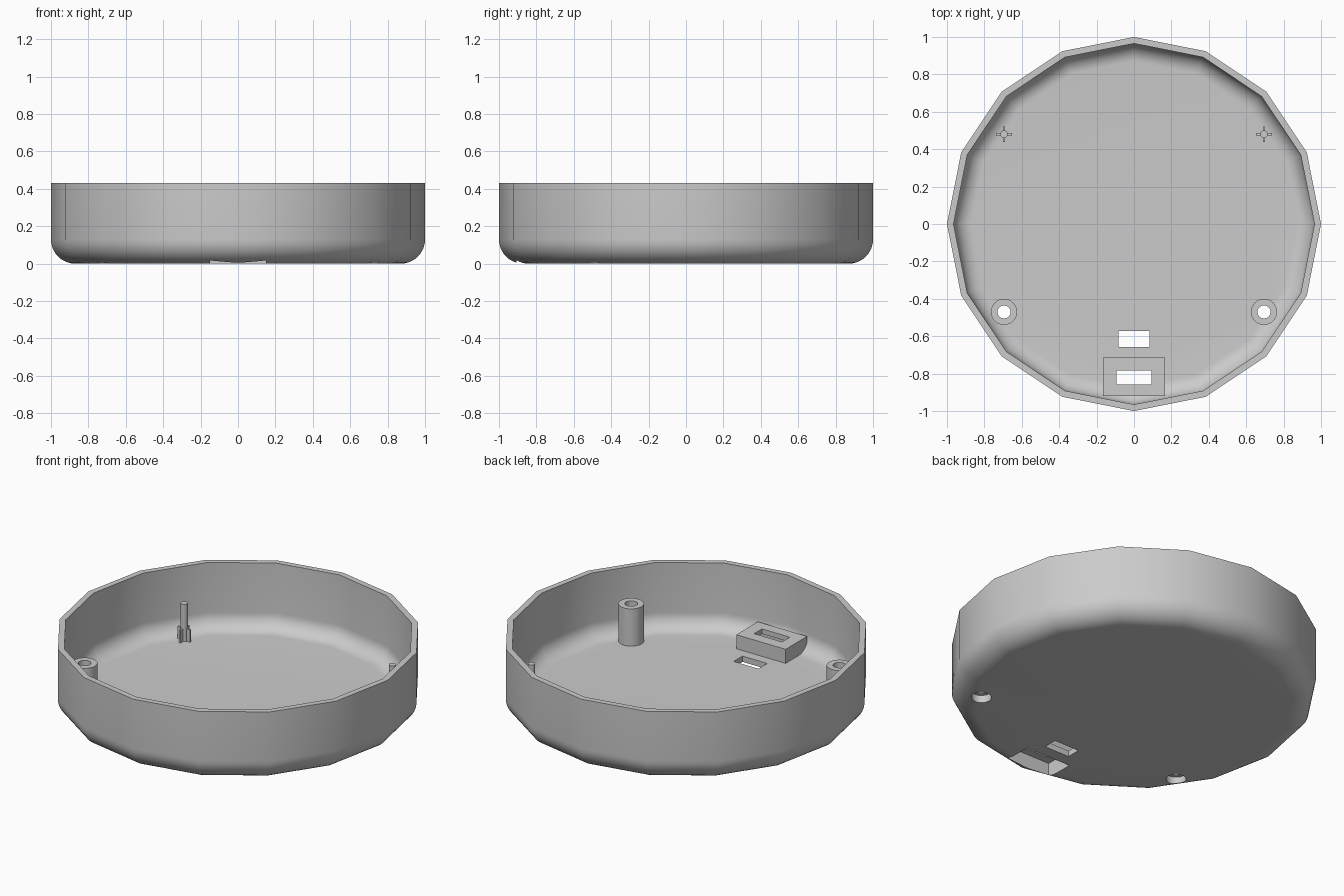
import bpy, bmesh
from math import sin, cos, pi, radians
from mathutils import Matrix

cube = bpy.data.objects.get("Cube")
if cube:
    bpy.data.objects.remove(cube)

SIDES, HEIGHT, WALL, FILLET, FLAT = 16, 0.43, 0.035, 0.13, 0.87
BOSS_X, BOSS_Y, PIN_Y, POST_TOP = 0.695, -0.47, 0.48, 0.26

grey = bpy.data.materials.new("plain grey")
grey.use_nodes = True
colour = (0.6, 0.6, 0.6, 1)
grey.diffuse_color = colour
grey.node_tree.nodes["Principled BSDF"].inputs["Base Color"].default_value = colour


def make(name, bm):
    bmesh.ops.recalc_face_normals(bm, faces=bm.faces)
    mesh = bpy.data.meshes.new(name)
    bm.to_mesh(mesh)
    bm.free()
    mesh.materials.append(grey)
    obj = bpy.data.objects.new(name, mesh)
    bpy.context.collection.objects.link(obj)
    return obj


def block(name, x, half_x, y0, y1, z0, z1):
    bm = bmesh.new()
    size = Matrix.Diagonal((2 * half_x, y1 - y0, z1 - z0, 1))
    place = Matrix.Translation((x, (y0 + y1) / 2, (z0 + z1) / 2))
    bmesh.ops.create_cube(bm, size=1, matrix=place @ size)
    return make(name, bm)


def rod(name, x, y, radius, z0, z1, segments=32):
    bm = bmesh.new()
    bmesh.ops.create_cone(bm, cap_ends=True, segments=segments, radius1=radius, radius2=radius,
                          depth=z1 - z0, matrix=Matrix.Translation((x, y, (z0 + z1) / 2)))
    return make(name, bm)


def cut(obj, cutters):
    for c in cutters:
        mod = obj.modifiers.new("cut", "BOOLEAN")
        mod.operation, mod.solver, mod.object = "DIFFERENCE", "EXACT", c
    bpy.context.view_layer.update()
    result = obj.evaluated_get(bpy.context.evaluated_depsgraph_get())
    mesh = bpy.data.meshes.new_from_object(result)
    obj.modifiers.clear()
    obj.data = mesh


# Case: rounded sixteen-sided dish, outside profile then inside profile
def bend(radius, base, steps=10):
    angles = [pi / 2 * i / steps for i in range(steps + 1)]
    return [(FLAT + radius * sin(a), base + radius * (1 - cos(a))) for a in angles]


outside = bend(FILLET, 0) + [(FLAT + FILLET, HEIGHT)]
inside = bend(FILLET - WALL, WALL) + [(FLAT + FILLET - WALL, HEIGHT)]
bm = bmesh.new()
rings = []
for r, z in outside + inside[::-1]:
    rings.append([bm.verts.new((r * cos(2 * pi * k / SIDES), r * sin(2 * pi * k / SIDES), z))
                  for k in range(SIDES)])
for a, b in zip(rings, rings[1:]):
    for k in range(SIDES):
        n = (k + 1) % SIDES
        bm.faces.new((a[k], a[n], b[n], b[k]))
bm.faces.new(rings[0])
bm.faces.new(rings[-1])
case = make("case", bm)

# Socket housing over the recess near the front
housing = block("socket_housing", 0, 0.165, -0.92, -0.715, 0.03, 0.12)

# Screw bosses and locating pins on both sides
bosses, pins, bores = [], [], []
for side, x in (("left", BOSS_X), ("right", -BOSS_X)):
    bosses.append(rod(side + "_screw_boss", x, BOSS_Y, 0.07, 0.03, POST_TOP))
    bores.append(rod("screw_bore", x, BOSS_Y, 0.035, -0.1, 0.5))
    bores.append(rod("screw_head_bore", x, BOSS_Y, 0.055, -0.1, 0.045))
    pins.append(rod(side + "_pin", x, PIN_Y, 0.02, 0.03, POST_TOP, 24))
    block(side + "_pin_rib_across", x, 0.042, PIN_Y - 0.006, PIN_Y + 0.006, 0.03, 0.11)
    block(side + "_pin_rib_along", x, 0.006, PIN_Y - 0.042, PIN_Y + 0.042, 0.03, 0.11)

# Openings: socket recess, socket slot and switch slot
recess = block("socket_recess", 0, 0.15, -0.905, -0.73, -0.1, 0.09)
slot = block("socket_slot", 0, 0.093, -0.857, -0.782, -0.1, 0.3)
switch = block("switch_slot", 0, 0.083, -0.657, -0.573, -0.1, 0.3)

cut(case, bores + [recess, switch])
cut(housing, [recess, slot])
for i, boss in enumerate(bosses):
    cut(boss, bores[2 * i:2 * i + 2])
for c in bores + [recess, slot, switch]:
    bpy.data.objects.remove(c)

# Smooth shading with sharp edges kept
bpy.ops.object.select_all(action="DESELECT")
for obj in [case] + bosses + pins:
    obj.select_set(True)
bpy.context.view_layer.objects.active = case
bpy.ops.object.shade_smooth_by_angle(angle=radians(30))
